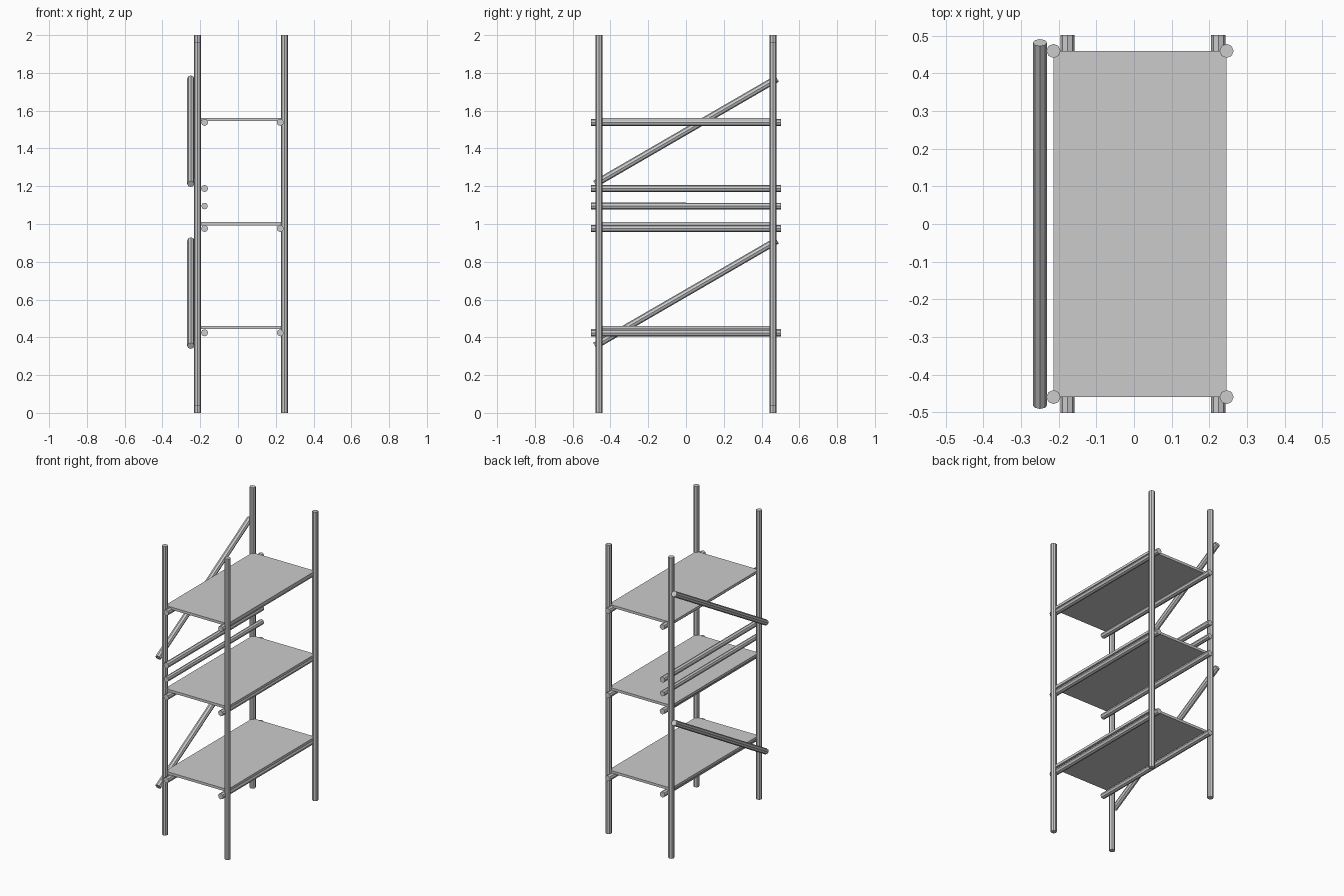
import bpy
from mathutils import Vector

if "Cube" in bpy.data.objects:
    bpy.data.objects.remove(bpy.data.objects["Cube"])

R = 0.0188      # pipe radius
SIDES = 8
XL, XR, Y = -0.214, 0.246, 0.46


def pipe(name, a, b, r=R):
    """Closed flat-shaded pipe between two points."""
    a, b = Vector(a), Vector(b)
    d = b - a
    bpy.ops.mesh.primitive_cylinder_add(vertices=SIDES, radius=r, depth=d.length,
                                        location=(a + b) / 2)
    ob = bpy.context.object
    ob.rotation_euler = d.to_track_quat('Z', 'Y').to_euler()
    ob.name = name
    return ob


def board(name, z0, z1):
    bpy.ops.mesh.primitive_cube_add(size=1, location=((XL + XR) / 2, 0, (z0 + z1) / 2))
    ob = bpy.context.object
    ob.scale = (XR - XL, 2 * Y, z1 - z0)
    ob.name = name


# Upright posts: one diagonal pair is slightly shorter at both ends
for name, x, y, cut in (("front_left_post", XL, -Y, 0.04),
                        ("front_right_post", XR, -Y, 0.0),
                        ("back_left_post", XL, Y, 0.0),
                        ("back_right_post", XR, Y, 0.04)):
    pipe(name, (x, y, cut), (x, y, 2 - cut))

# Shelf boards with a support rail under each long edge
for level, top, rail in (("lower", 0.460, 0.424),
                         ("middle", 1.010, 0.976),
                         ("upper", 1.562, 1.538)):
    board(level + "_shelf", top - 0.017, top)
    for side, x in (("left", -0.177), ("right", 0.224)):
        pipe(f"{level}_{side}_rail", (x, -0.502, rail), (x, 0.502, rail))

# Two guard rails above the middle shelf
for name, z, r in (("lower_guard_rail", 1.095, 0.0175), ("upper_guard_rail", 1.188, R)):
    pipe(name, (-0.177, -0.502, z), (-0.177, 0.502, z), r)

# Diagonal braces on the outer left side
for name, z in (("lower_brace", 0.634), ("upper_brace", 1.491)):
    pipe(name, (-0.25, -0.482, z - 0.279), (-0.25, 0.482, z + 0.279))
